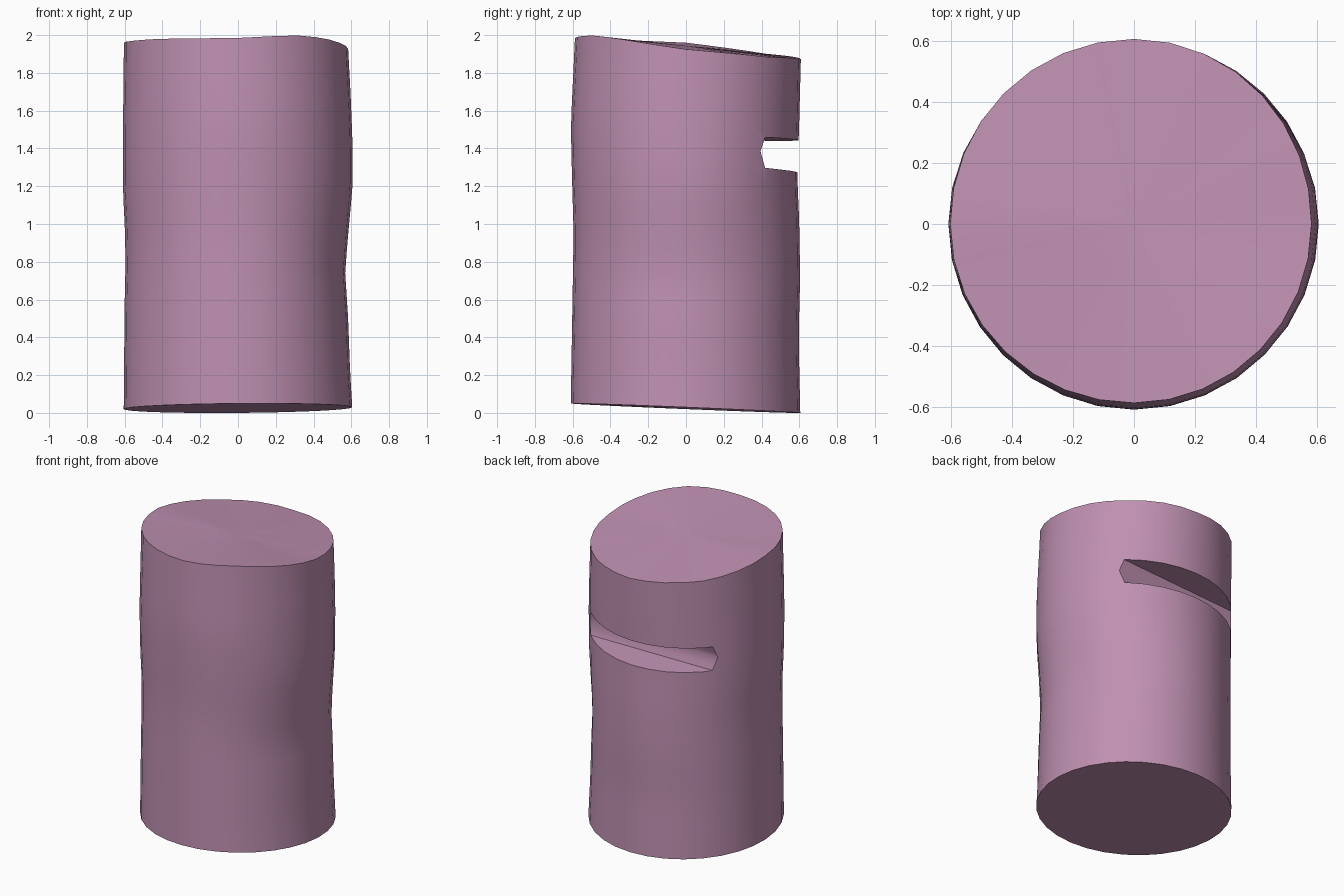
import bpy, bmesh, math

if "Cube" in bpy.data.objects:
    bpy.data.objects.remove(bpy.data.objects["Cube"])

SIDES, RINGS = 32, 16

def lerp(table, x):
    """Piecewise linear lookup in (x, value) pairs."""
    if x <= table[0][0]:
        return table[0][1]
    for (a, va), (b, vb) in zip(table, table[1:]):
        if x <= b:
            return va + (vb - va) * (x - a) / (b - a)
    return table[-1][1]

# Radius by height on the four sides of the wobbly drum
RIGHT = [(0.04, .605), (.2, .594), (.5, .583), (.75, .567), (1.0, .588), (1.2, .607), (1.4, .607), (1.65, .598), (1.93, .583)]
BACK = [(0, .605), (.4, .596), (.7, .604), (1.0, .6), (1.27, .588), (1.45, .597), (1.87, .608)]
LEFT = [(.03, .605), (.6, .6), (.8, .595), (1.0, .6), (1.2, .61), (1.4, .61), (1.96, .604)]
FRONT = [(.05, .61), (.95, .595), (1.3, .605), (1.5, .609), (1.65, .604), (1.98, .588)]
# Rim height by angle (degrees, 0 = right, 90 = back)
RIM = [(0, 1.925), (45, 1.885), (90, 1.873), (135, 1.9), (180, 1.96), (225, 1.98),
       (270, 1.985), (300, 2.0), (320, 1.985), (340, 1.955), (360, 1.925)]

def radius(a, z):
    c, s = math.cos(a), math.sin(a)
    side = RIGHT if c > 0 else LEFT
    end = BACK if s > 0 else FRONT
    return c * c * lerp(side, z) + s * s * lerp(end, z)

def finish(bm, name, mat=None):
    bmesh.ops.recalc_face_normals(bm, faces=bm.faces)
    me = bpy.data.meshes.new(name)
    bm.to_mesh(me)
    bm.free()
    ob = bpy.data.objects.new(name, me)
    bpy.context.collection.objects.link(ob)
    if mat:
        me.materials.append(mat)
    return ob

mauve = bpy.data.materials.new("mauve")
mauve.diffuse_color = (0.52, 0.28, 0.44, 1)
mauve.use_nodes = True
mauve.node_tree.nodes["Principled BSDF"].inputs["Base Color"].default_value = mauve.diffuse_color

# Drum: stacked rings between a tilted base and a wavy rim
bm = bmesh.new()
rings = []
for k in range(RINGS + 1):
    ring = []
    for i in range(SIDES):
        a = 2 * math.pi * i / SIDES
        low = .025 + .005 * math.cos(a) - .025 * math.sin(a)
        high = lerp(RIM, math.degrees(a))
        z = low + (high - low) * k / RINGS
        r = radius(a, z)
        ring.append(bm.verts.new((r * math.cos(a), r * math.sin(a), z)))
    rings.append(ring)
# Top cap rings shrink toward a flat centre
rim = rings[-1]
for f in (.75, .5, .25):
    rings.append([bm.verts.new((v.co.x * f, v.co.y * f, 1.943 + (v.co.z - 1.943) * f)) for v in rim])
for lo, hi in zip(rings, rings[1:]):
    for i in range(SIDES):
        j = (i + 1) % SIDES
        bm.faces.new((lo[i], lo[j], hi[j], hi[i]))
top = bm.verts.new((0, 0, 1.943))
base = bm.verts.new((0, 0, .025))
for i in range(SIDES):
    j = (i + 1) % SIDES
    bm.faces.new((rings[-1][i], rings[-1][j], top))
    bm.faces.new((rings[0][j], rings[0][i], base))
drum = finish(bm, "drum", mauve)

# Cutter: pointed bar running side to side through the back
SLOT = [(.395, 1.385), (.42, 1.46), (.75, 1.448), (.75, 1.272), (.42, 1.298)]
bm = bmesh.new()
ends = []
for x in (-.9, .9):
    dx = x - .46
    ends.append([bm.verts.new((x, y + .045 * dx, z + .02 * dx)) for y, z in SLOT])
for i in range(len(SLOT)):
    j = (i + 1) % len(SLOT)
    bm.faces.new((ends[0][i], ends[0][j], ends[1][j], ends[1][i]))
bm.faces.new(ends[0])
bm.faces.new(ends[1])
cutter = finish(bm, "slot_cutter")
cutter.hide_render = True

# Cut the slot, then smooth
bpy.context.view_layer.objects.active = drum
drum.select_set(True)
mod = drum.modifiers.new("slot", 'BOOLEAN')
mod.operation = 'DIFFERENCE'
mod.solver = 'EXACT'
mod.object = cutter
bpy.ops.object.modifier_apply(modifier=mod.name)
bpy.data.objects.remove(cutter)
bpy.ops.object.shade_smooth_by_angle(angle=math.radians(40))
